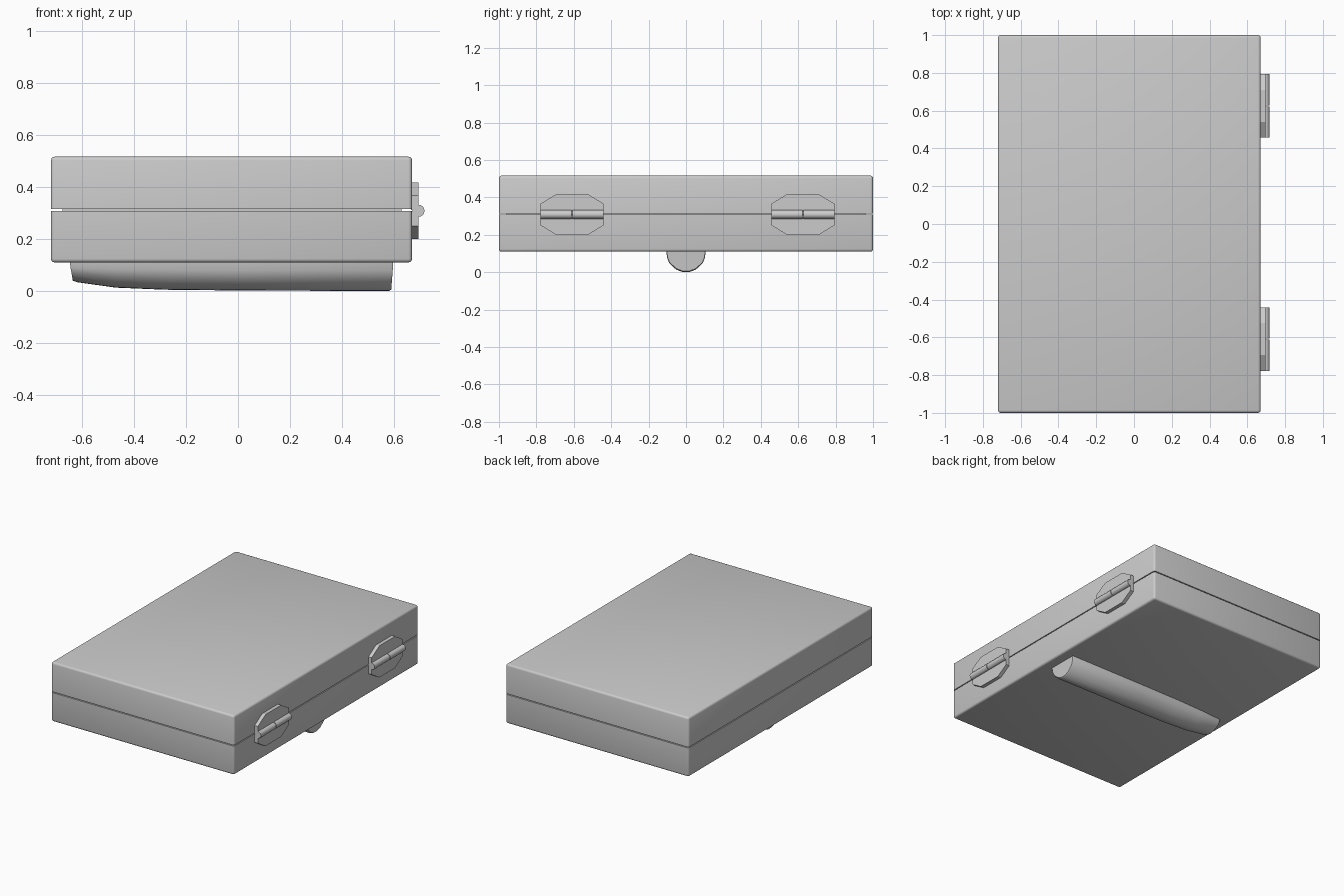
import bpy, bmesh, math

if "Cube" in bpy.data.objects:
    bpy.data.objects.remove(bpy.data.objects["Cube"])


def make_object(name, bm, angle=35):
    bmesh.ops.recalc_face_normals(bm, faces=bm.faces)
    mesh = bpy.data.meshes.new(name)
    bm.to_mesh(mesh)
    bm.free()
    ob = bpy.data.objects.new(name, mesh)
    bpy.context.collection.objects.link(ob)
    bpy.ops.object.select_all(action='DESELECT')
    ob.select_set(True)
    bpy.context.view_layer.objects.active = ob
    bpy.ops.object.shade_smooth_by_angle(angle=math.radians(angle))
    return ob


def loft(name, rings, angle=35):
    """Skin a list of equal-length point rings and cap both ends."""
    bm = bmesh.new()
    loops = [[bm.verts.new(p) for p in ring] for ring in rings]
    n = len(loops[0])
    for a, b in zip(loops, loops[1:]):
        for i in range(n):
            j = (i + 1) % n
            bm.faces.new((a[i], a[j], b[j], b[i]))
    bm.faces.new(loops[0])
    bm.faces.new(loops[-1])
    return make_object(name, bm, angle)


def box(name, x0, x1, y0, y1, z0, z1, seam=None, bevel=0.014):
    """Box with rounded edges, except around the seam height."""
    bm = bmesh.new()
    bmesh.ops.create_cube(bm, size=1)
    for v in bm.verts:
        v.co.x = x1 if v.co.x > 0 else x0
        v.co.y = y1 if v.co.y > 0 else y0
        v.co.z = z1 if v.co.z > 0 else z0
    if seam is not None:
        edges = [e for e in bm.edges
                 if not all(abs(v.co.z - seam) < 1e-4 for v in e.verts)]
        bmesh.ops.bevel(bm, geom=edges, offset=bevel, segments=3,
                        profile=0.5, affect='EDGES')
    return make_object(name, bm)


# Case halves, with a recessed lip showing in the seam
X0, X1 = -0.72, 0.67
box("case_base", X0, X1, -1, 1, 0.110, 0.309, seam=0.309)
box("case_lid", X0, X1, -1, 1, 0.315, 0.517, seam=0.315)
box("seam_lip", X0 + 0.045, X1 - 0.04, -0.96, 0.96, 0.25, 0.37)

# Two hinges: chamfered leaves and a two-knuckle barrel
PIN_Z, PIN_X, R = 0.309, 0.695, 0.023
for side, yc in (("front", -0.609), ("back", 0.625)):
    for leaf, sign, h in (("upper", 1, 0.108), ("lower", -1, 0.109)):
        outline = [(-0.168, 0.003), (-0.168, 0.058), (-0.085, h),
                   (0.085, h), (0.168, 0.058), (0.168, 0.003)]
        loft(f"{side}_hinge_{leaf}_leaf",
             [[(x, yc + y, PIN_Z + sign * z) for y, z in outline]
              for x in (X1 - 0.004, 0.695)], angle=20)
    for k, (ya, yb) in enumerate(((-0.168, -0.002), (0.002, 0.168))):
        loft(f"{side}_hinge_knuckle_{k + 1}",
             [[(PIN_X + R * math.cos(t), yc + y, PIN_Z + R * math.sin(t))
               for t in (math.tau * i / 16 for i in range(16))]
              for y in (ya, yb)])

# Half-round grip under the base, tapering toward the far end
HALF = [(-1, 0), (-0.97, 0.28), (-0.85, 0.56), (-0.5, 0.87), (-0.2, 0.98),
        (0, 1), (0.2, 0.98), (0.5, 0.87), (0.85, 0.56), (0.97, 0.28), (1, 0)]
stations = [  # x at top, x at bottom, half width, depth
    (-0.648, -0.636, 0.082, 0.070), (-0.630, -0.620, 0.086, 0.076),
    (-0.470, -0.470, 0.097, 0.097), (-0.280, -0.280, 0.103, 0.105),
    (0.0, 0.0, 0.105, 0.108), (0.590, 0.582, 0.105, 0.110),
    (0.598, 0.590, 0.102, 0.104)]
loft("bottom_grip",
     [[(xt + (xb - xt) * d, w * y, 0.115 if d == 0 else 0.11 - depth * d)
       for y, d in HALF] for xt, xb, w, depth in stations], angle=40)
